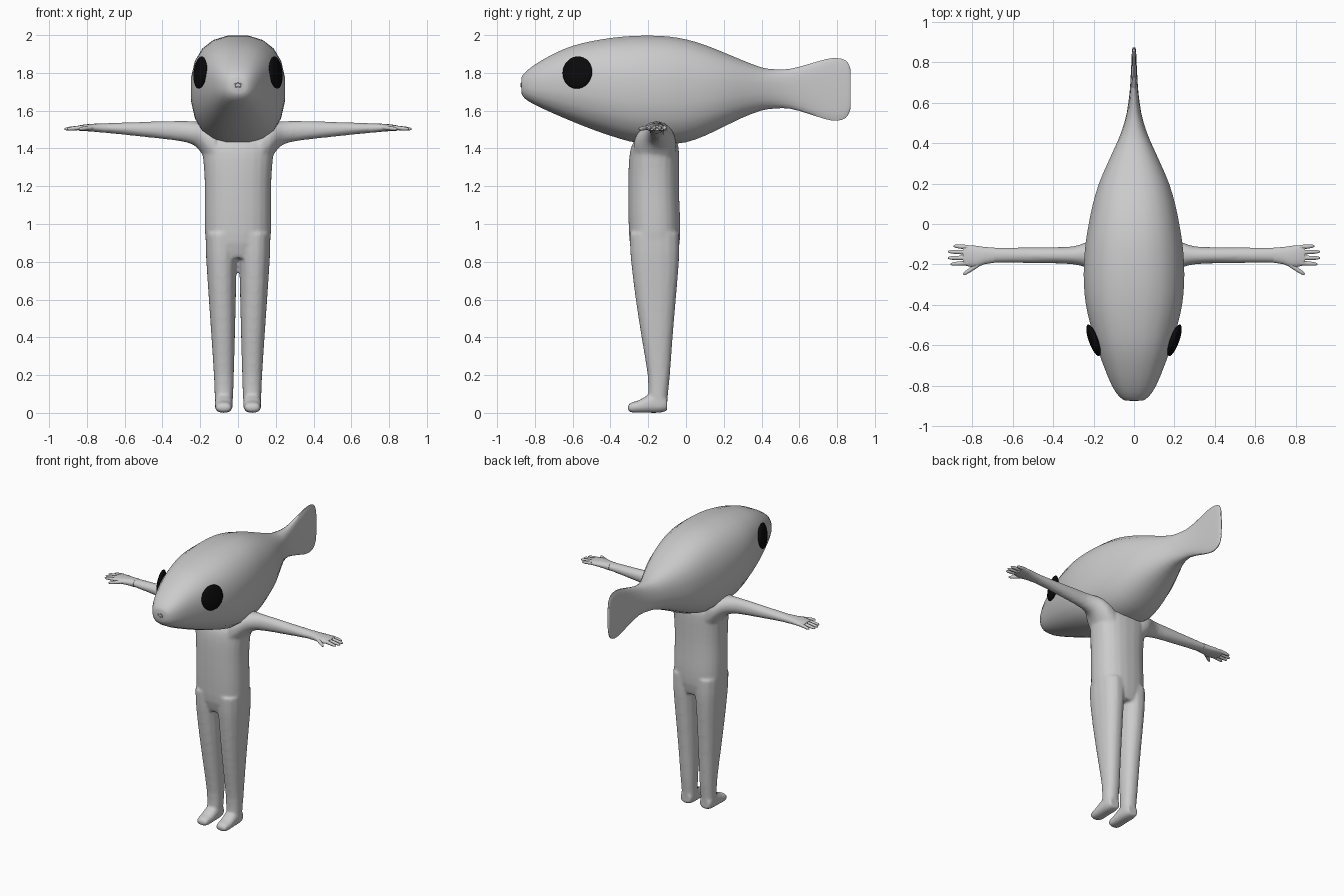
import bpy, bmesh, math
from mathutils import Vector, Matrix

if "Cube" in bpy.data.objects:
    bpy.data.objects.remove(bpy.data.objects["Cube"])


def material(name, rgb):
    m = bpy.data.materials.new(name)
    m.diffuse_color = (*rgb, 1)
    m.use_nodes = True
    m.node_tree.nodes["Principled BSDF"].inputs["Base Color"].default_value = m.diffuse_color
    return m


GREY = material("skin grey", (0.6, 0.6, 0.6))
BLACK = material("eye black", (0.003, 0.003, 0.003))


def smooth_rows(rows, steps):
    """Catmull-Rom interpolation between section rows."""
    out = []
    for i in range(len(rows) - 1):
        p0, p1 = rows[max(i - 1, 0)], rows[i]
        p2, p3 = rows[i + 1], rows[min(i + 2, len(rows) - 1)]
        for s in range(steps):
            t = s / steps
            out.append([0.5 * (2 * b + (c - a) * t + (2 * a - 5 * b + 4 * c - d) * t * t
                               + (3 * b - a - 3 * c + d) * t ** 3)
                        for a, b, c, d in zip(p0, p1, p2, p3)])
    return out + [rows[-1]]


def loft(bm, rows, axis, n=16, power=2.0, steps=2, mirror=1):
    """Rows are (position, a_min, a_max, b_min, b_max) along the axis."""
    rings = []
    for t, a0, a1, b0, b1 in smooth_rows(rows, steps):
        ring = []
        for k in range(n):
            w = 2 * math.pi * (k + 0.5) / n
            c, s = math.cos(w), math.sin(w)
            a = (a0 + a1) / 2 + (a1 - a0) / 2 * math.copysign(abs(c) ** (2 / power), c)
            b = (b0 + b1) / 2 + (b1 - b0) / 2 * math.copysign(abs(s) ** (2 / power), s)
            x, y, z = {"x": (t, a, b), "y": (a, t, b), "z": (a, b, t)}[axis]
            ring.append(bm.verts.new((x * mirror, y, z)))
        rings.append(ring)
    for r, q in zip(rings, rings[1:]):
        for k in range(n):
            bm.faces.new((r[k], r[(k + 1) % n], q[(k + 1) % n], q[k]))
    bm.faces.new(rings[0])
    bm.faces.new(rings[-1])


def finish(bm, name, mat, angle=60):
    bmesh.ops.recalc_face_normals(bm, faces=bm.faces)
    me = bpy.data.meshes.new(name)
    bm.to_mesh(me)
    bm.free()
    me.materials.append(mat)
    ob = bpy.data.objects.new(name, me)
    bpy.context.collection.objects.link(ob)
    bpy.ops.object.select_all(action="DESELECT")
    ob.select_set(True)
    bpy.context.view_layer.objects.active = ob
    bpy.ops.object.shade_smooth_by_angle(angle=math.radians(angle))
    return ob


# Fish head and tail: (y, half width, bottom, top)
fish = [(-.872, .045, 1.695, 1.775), (-.855, .072, 1.665, 1.80), (-.80, .11, 1.63, 1.845),
        (-.70, .152, 1.583, 1.903), (-.60, .188, 1.54, 1.945), (-.50, .217, 1.50, 1.97),
        (-.40, .24, 1.465, 1.987), (-.30, .25, 1.435, 1.997), (-.20, .25, 1.42, 2.0),
        (-.10, .242, 1.42, 1.996), (0, .226, 1.43, 1.98), (.10, .205, 1.465, 1.95),
        (.20, .175, 1.513, 1.91), (.30, .132, 1.562, 1.868), (.40, .086, 1.60, 1.83),
        (.47, .058, 1.61, 1.82), (.55, .036, 1.61, 1.822), (.65, .022, 1.582, 1.848),
        (.74, .016, 1.553, 1.874), (.80, .013, 1.545, 1.88), (.845, .011, 1.56, 1.868),
        (.865, .009, 1.59, 1.84), (.872, .006, 1.62, 1.81)]
bm = bmesh.new()
loft(bm, [(y, -w, w, lo, hi) for y, w, lo, hi in fish], "y", n=20, power=2.45)
finish(bm, "fish_head", GREY)

# Small lips at the snout tip
bpy.ops.mesh.primitive_torus_add(location=(0, -.87, 1.735), rotation=(math.pi / 2, 0, 0),
                                 major_radius=.018, minor_radius=.005,
                                 major_segments=20, minor_segments=8)
lips = bpy.context.object
lips.name = "lips"
lips.scale = (1, .6, 1)
lips.data.materials.append(GREY)
bpy.ops.object.shade_smooth_by_angle(angle=math.radians(60))

# Eyes: flattened ellipsoids set into the sides of the head
for side, label in ((1, "left"), (-1, "right")):
    bm = bmesh.new()
    bmesh.ops.create_uvsphere(bm, u_segments=24, v_segments=16, radius=1)
    bm.transform(Matrix.Translation((side * .2, -.575, 1.802))
                 @ Matrix.Rotation(side * math.radians(-20), 4, "Z")
                 @ Matrix.Rotation(side * math.radians(-6), 4, "Y")
                 @ Matrix.Diagonal((.022, .083, .086, 1)))
    finish(bm, label + "_eye", BLACK)

# Body: torso, legs, feet and arms fused into one smooth skin
bm = bmesh.new()
torso = [(.82, -.135, .135, -.275, -.05), (.90, -.170, .170, -.298, -.033),
         (1.0, -.176, .176, -.304, -.03), (1.1, -.176, .176, -.306, -.034),
         (1.2, -.176, .176, -.306, -.037), (1.3, -.181, .181, -.304, -.037),
         (1.38, -.19, .19, -.297, -.037), (1.43, -.2, .2, -.28, -.045),
         (1.49, -.2, .2, -.235, -.085), (1.54, -.19, .19, -.185, -.125)]
leg = [(.03, .03, .122, -.19, -.1), (.1, .025, .124, -.2, -.095), (.2, .022, .128, -.203, -.085),
       (.4, .016, .141, -.236, -.07), (.6, .011, .155, -.267, -.053), (.75, .007, .165, -.286, -.04),
       (.85, .0, .171, -.296, -.034), (.95, .0, .172, -.3, -.035)]
foot = [(-.308, .045, .105, .012, .04), (-.29, .034, .118, .002, .056), (-.25, .03, .122, 0, .066),
        (-.2, .028, .123, 0, .095), (-.14, .028, .123, 0, .1), (-.1, .034, .117, .01, .08)]
arm = [(.12, -.28, -.05, 1.27, 1.54), (.17, -.265, -.055, 1.34, 1.54), (.205, -.24, -.07, 1.39, 1.542),
       (.24, -.215, -.09, 1.42, 1.545), (.3, -.2, -.11, 1.437, 1.546), (.4, -.195, -.114, 1.45, 1.545),
       (.5, -.194, -.115, 1.461, 1.541), (.6, -.192, -.116, 1.472, 1.538), (.72, -.192, -.116, 1.484, 1.533)]
loft(bm, torso, "z", n=24, power=2.4)
for side in (1, -1):
    loft(bm, leg, "z", power=2.3, mirror=side)
    loft(bm, foot, "y", power=2.5, mirror=side)
    loft(bm, arm, "x", mirror=side)
body = finish(bm, "body", GREY)
fuse = body.modifiers.new("fuse", "REMESH")
fuse.mode = "VOXEL"
fuse.voxel_size = .01
fuse.use_smooth_shade = True
soft = body.modifiers.new("soften", "SMOOTH")
soft.factor = .5
soft.iterations = 5

# Hands: palm, four fingers and a thumb
palm = [(.69, -.192, -.116, 1.482, 1.533), (.74, -.2, -.113, 1.486, 1.532),
        (.78, -.214, -.107, 1.49, 1.53), (.82, -.21, -.104, 1.492, 1.526),
        (.845, -.203, -.106, 1.494, 1.521)]
# (base x, base y, tip x, tip y)
digits = [(.82, -.115, .885, -.109), (.82, -.14, .912, -.137), (.82, -.167, .913, -.168),
          (.82, -.192, .9, -.198), (.77, -.2, .838, -.246)]
for side, label in ((1, "left"), (-1, "right")):
    bm = bmesh.new()
    loft(bm, palm, "x", n=16, power=2.3, mirror=side)
    for bx, by, tx, ty in digits:
        a, b = Vector((bx, by, 1.511)), Vector((tx, ty, 1.503))
        d = b - a
        part = bmesh.new()
        size = d.length
        finger = [(0, -.012, .012, -.012, .012), (size * .5, -.011, .011, -.011, .011),
                  (size * .9, -.009, .009, -.009, .009), (size + .006, -.004, .004, -.004, .004)]
        loft(part, finger, "x", n=10)
        part.transform(Matrix.Translation(a) @ d.to_track_quat("X", "Z").to_matrix().to_4x4())
        part.transform(Matrix.Diagonal((side, 1, 1, 1)))
        me = bpy.data.meshes.new("digit")
        part.to_mesh(me)
        part.free()
        bm.from_mesh(me)
        bpy.data.meshes.remove(me)
    finish(bm, label + "_hand", GREY)
